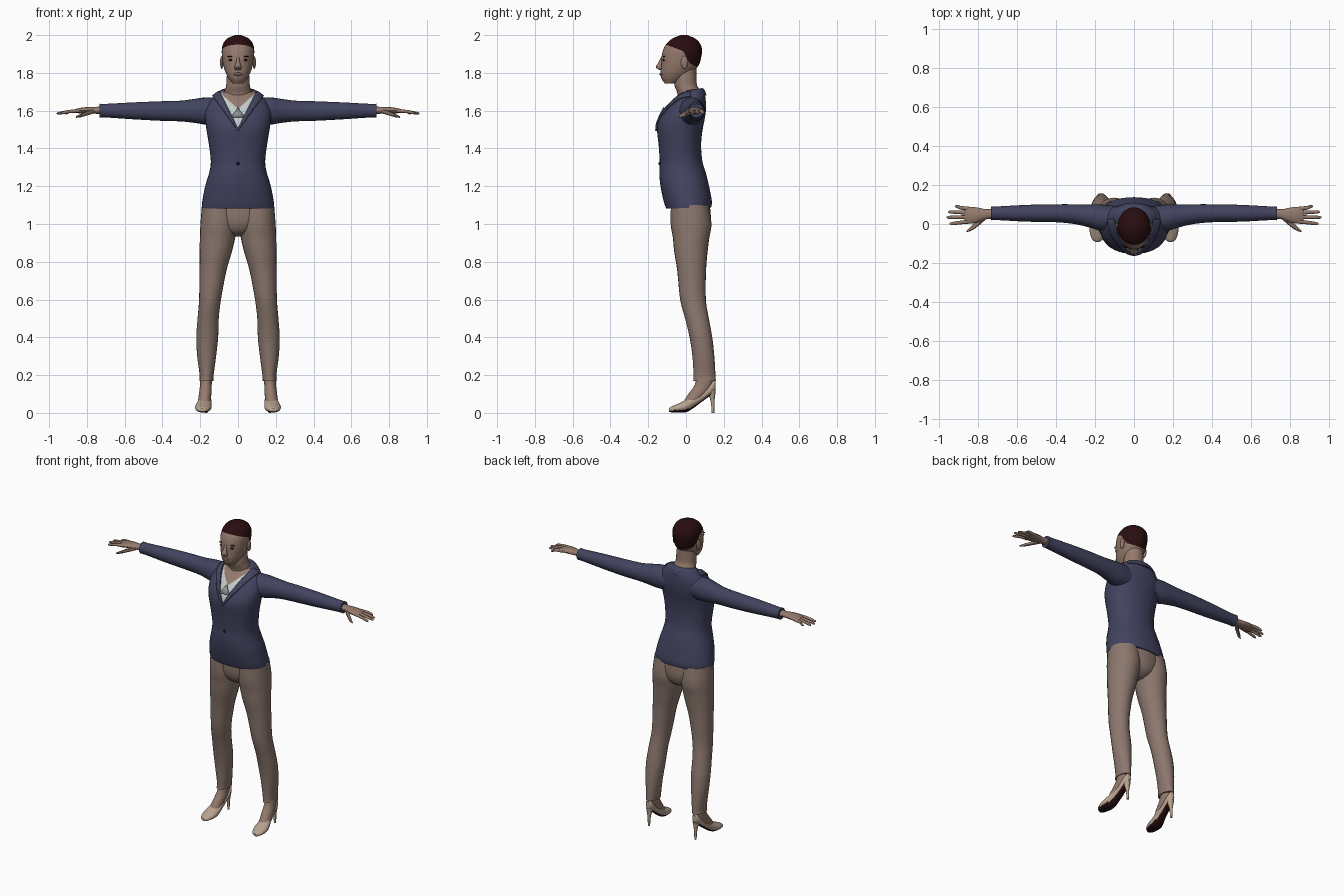
import bpy, bmesh, math
from mathutils import Vector

if "Cube" in bpy.data.objects:
    bpy.data.objects.remove(bpy.data.objects["Cube"])


def material(name, rgb):
    m = bpy.data.materials.new(name)
    m.diffuse_color = (*rgb, 1)
    m.use_nodes = True
    m.node_tree.nodes["Principled BSDF"].inputs["Base Color"].default_value = m.diffuse_color
    return m


skin = material("skin", (0.30, 0.195, 0.15))
hair = material("dark_hair", (0.022, 0.004, 0.005))
navy = material("navy_cloth", (0.054, 0.057, 0.115))
white = material("shirt_white", (0.55, 0.60, 0.60))
grey = material("pendant_grey", (0.27, 0.30, 0.30))
taupe = material("trouser_taupe", (0.262, 0.187, 0.155))
beige = material("shoe_beige", (0.48, 0.37, 0.28))
sole = material("sole_dark_red", (0.022, 0.004, 0.005))
lip = material("lip_brown", (0.19, 0.095, 0.08))


def add(name, bm, *mats):
    bmesh.ops.recalc_face_normals(bm, faces=bm.faces)
    me = bpy.data.meshes.new(name)
    bm.to_mesh(me)
    bm.free()
    for m in mats:
        me.materials.append(m)
    ob = bpy.data.objects.new(name, me)
    bpy.context.collection.objects.link(ob)
    return ob


def catmull(p0, p1, p2, p3, t):
    return [0.5 * (2*b + (c-a)*t + (2*a-5*b+4*c-d)*t*t + (3*b-a-3*c+d)*t**3)
            for a, b, c, d in zip(p0, p1, p2, p3)]


def loft(rings, axis="Z", n=24, steps=3, power=2.0):
    """Skin ellipses (x, y, z, radius a, radius b, tilt) placed along an axis."""
    keys = [tuple(r) + (0,) * (6 - len(r)) for r in rings]
    path = []
    for i in range(len(keys) - 1):
        a, d = keys[max(i-1, 0)], keys[min(i+2, len(keys)-1)]
        path += [catmull(a, keys[i], keys[i+1], d, s/steps) for s in range(steps)]
    path.append(keys[-1])
    bm = bmesh.new()
    loops = []
    for x, y, z, a, b, tilt in path:
        a, b = max(a, 0.002), max(b, 0.002)
        loop = []
        for k in range(n):
            t = 2 * math.pi * k / n
            c, s = math.cos(t), math.sin(t)
            u = a * math.copysign(abs(c) ** (2/power), c)
            v = b * math.copysign(abs(s) ** (2/power), s)
            co = {"Z": (x+u, y+v, z+tilt*v), "X": (x, y+u, z+v), "Y": (x+u, y, z+v)}[axis]
            loop.append(bm.verts.new(co))
        loops.append(loop)
    for p, q in zip(loops, loops[1:]):
        for k in range(n):
            bm.faces.new((p[k], p[(k+1) % n], q[(k+1) % n], q[k]))
    bm.faces.new(loops[0])
    bm.faces.new(loops[-1])
    bmesh.ops.recalc_face_normals(bm, faces=bm.faces)
    return bm


def cut(bm, co, no, clear=False):
    bmesh.ops.bisect_plane(bm, geom=bm.verts[:] + bm.edges[:] + bm.faces[:],
                           plane_co=co, plane_no=no, clear_inner=clear)


def paint(bm, index, rule):
    for f in bm.faces:
        if rule(f.calc_center_median(), f.normal):
            f.material_index = index


def side_rings(rows):
    """Rows of z, front y, back y, half width, tilt."""
    return [(0, (f+b)/2, z, w, (b-f)/2, t) for z, f, b, w, t in rows]


def ball(name, loc, radii, mat):
    bm = bmesh.new()
    bmesh.ops.create_uvsphere(bm, u_segments=16, v_segments=10, radius=1)
    for v in bm.verts:
        v.co = Vector(loc) + Vector([c*r for c, r in zip(v.co, radii)])
    return add(name, bm, mat)


# Head with a hairline cut into it
bm = loft(side_rings([
    (1.745, -.113, -.05, .03, 0), (1.77, -.13, .0, .049, 0), (1.80, -.134, .035, .065, 0),
    (1.84, -.132, .067, .078, 0), (1.88, -.130, .080, .084, 0), (1.92, -.122, .085, .086, 0),
    (1.955, -.103, .075, .078, 0), (1.983, -.07, .047, .055, 0), (2.0, -.027, .005, .016, 0)]),
    n=32, steps=4)
hairline = [((0, -.015, 1.915), (0, .38, 1)), ((0, .02, 1.85), (0, .5, 1)),
            ((0, -.015, 1.915), (0, 1, .54))]
for co, no in hairline:
    cut(bm, co, no)


def is_hair(c, n):
    a, b, d = [(c - Vector(co)).dot(Vector(no)) > 0 for co, no in hairline]
    return a or (b and d)


paint(bm, 1, is_hair)
add("head", bm, skin, hair)

# Face
add("nose", loft([(0, -.125, 1.885, .007, .006), (0, -.136, 1.855, .011, .011),
                  (0, -.142, 1.83, .019, .018), (0, -.132, 1.815, .014, .008)], n=12), skin)
ball("lips", (0, -.131, 1.793), (.024, .009, .009), lip)
for s, side in ((-1, "left"), (1, "right")):
    ball(side + "_eye", (s*.036, -.118, 1.868), (.014, .006, .006), hair)
    ball(side + "_brow", (s*.038, -.116, 1.887), (.019, .006, .0035), hair)
    ball(side + "_ear", (s*.086, -.008, 1.855), (.009, .019, .034), skin)

# Neck
add("neck", loft([(0, .03, 1.64, .085, .075), (0, .022, 1.69, .075, .067),
                  (0, .0, 1.73, .063, .06), (0, -.003, 1.78, .06, .058),
                  (0, .005, 1.84, .05, .05)]), skin)

# Jacket body with the neckline cut into its front
V_SHIRT, V_LAPEL, V_SKIN = (1.505, 2.0), (1.492, 1.38), (1.61, 0.9)


def inside(c, v):
    return c.z - v[0] > v[1] * abs(c.x) and c.y < .025


def jacket():
    bm = loft(side_rings([
        (1.085, -.105, .133, .192, .03), (1.12, -.118, .137, .189, 0), (1.2, -.135, .122, .174, 0),
        (1.27, -.141, .105, .153, 0), (1.33, -.139, .087, .144, 0), (1.42, -.145, .08, .154, 0),
        (1.5, -.153, .088, .167, 0), (1.55, -.143, .098, .174, 0), (1.6, -.115, .105, .174, 0),
        (1.65, -.075, .105, .152, 0), (1.685, -.047, .099, .115, .08),
        (1.703, -.032, .09, .085, .12)]), n=40, steps=4, power=2.2)
    for z, k in (V_SHIRT, V_LAPEL, V_SKIN):
        for s in (-1, 1):
            cut(bm, (0, 0, z), (-s*k, 0, 1))
    cut(bm, (0, .025, 0), (0, 1, 0))
    return bm


bm = jacket()
paint(bm, 1, lambda c, n: inside(c, V_SHIRT))
paint(bm, 2, lambda c, n: inside(c, V_SKIN) and inside(c, V_SHIRT))
add("jacket_body", bm, navy, white, skin)

# Lapels lie over the jacket front
bm = jacket()
bmesh.ops.delete(bm, context="FACES", geom=[
    f for f in bm.faces if not inside(f.calc_center_median(), V_LAPEL)
    or inside(f.calc_center_median(), V_SHIRT)])
solid = add("lapels", bm, navy).modifiers.new("thickness", "SOLIDIFY")
solid.thickness, solid.offset = .010, 1

# Back collar
bm = loft([(0, .03, 1.672, .128, .079, .1), (0, .032, 1.70, .104, .066, .15),
           (0, .035, 1.712, .085, .05, .15)], n=32)
cut(bm, (0, .0, 0), (0, 1, 0), True)
add("collar", bm, navy)

# Pendant plate on the shirt
bm = bmesh.new()
bm.faces.new([bm.verts.new(p) for p in ((-.036, -.142, 1.565), (.036, -.142, 1.565), (0, -.117, 1.617))])
solid = add("pendant", bm, grey).modifiers.new("thickness", "SOLIDIFY")
solid.thickness, solid.offset = .009, 0

# Jacket button
ball("button", (0, -.141, 1.32), (.008, .005, .008), hair)

# Trouser seat
add("trouser_seat", loft([(0, .022, 1.13, .16, .1), (0, .026, 1.05, .165, .105),
                          (0, .027, 1.0, .14, .1), (0, .027, .96, .09, .08),
                          (0, .027, .935, .03, .04)]), taupe)

for s, side in ((-1, "left"), (1, "right")):
    def limb(name, rows, mats, **kw):
        bm = loft([(s*r[0],) + tuple(r[1:]) for r in rows], **kw)
        if len(mats) > 1:
            paint(bm, 1, lambda c, n: n.z < -.6 and c.y < .13)
        return add(f"{side}_{name}", bm, *mats)

    # Sleeve
    limb("sleeve", [(.09, .03, 1.598, .062, .072), (.17, .033, 1.598, .067, .072),
                    (.22, .04, 1.599, .06, .065), (.3, .05, 1.598, .051, .055),
                    (.4, .055, 1.598, .046, .052), (.55, .055, 1.599, .043, .045),
                    (.70, .055, 1.60, .035, .036), (.733, .055, 1.60, .036, .037)], [navy], axis="X")
    # Hand and fingers
    limb("palm", [(.71, .052, 1.602, .025, .021), (.76, .05, 1.602, .026, .018),
                  (.80, .046, 1.602, .038, .017), (.84, .045, 1.60, .043, .014),
                  (.868, .048, 1.597, .036, .009)], [skin], axis="X", n=16)
    for name, y0, tip in (("index", .013, (.945, .002)), ("middle", .036, (.96, .034)),
                          ("ring", .057, (.952, .062)), ("little", .077, (.918, .09))):
        limb(name + "_finger", [(.84, y0, 1.599, .011, .010), (.89, (y0+tip[1])/2, 1.596, .0095, .009),
                                (tip[0]-.012, tip[1], 1.587, .008, .007),
                                (tip[0], tip[1], 1.585, .003, .003)], [skin], axis="X", n=10)
    limb("thumb", [(.762, .035, 1.598, .014, .013), (.80, .003, 1.586, .015, .012),
                   (.835, -.023, 1.573, .012, .009), (.858, -.037, 1.566, .004, .004)],
         [skin], axis="X", n=10)

    # Trouser leg
    limb("trouser_leg", [(.098, .02, 1.10, .093, .1), (.102, .027, 1.0, .097, .108),
                         (.108, .027, .93, .094, .097), (.118, .026, .85, .085, .088),
                         (.133, .03, .75, .071, .076), (.148, .037, .6, .058, .068),
                         (.158, .058, .5, .056, .063), (.163, .079, .4, .058, .06),
                         (.166, .092, .3, .05, .058), (.166, .098, .2, .037, .058),
                         (.168, .098, .17, .037, .06)], [taupe])
    # Ankle and instep
    limb("ankle", [(.168, .10, .22, .03, .04), (.170, .093, .15, .031, .046),
                   (.174, .06, .10, .033, .048), (.179, .025, .06, .033, .038)], [skin])
    # Shoe, with its underside as the sole
    limb("shoe", [(.188, -.091, .015, .010, .009), (.187, -.078, .018, .028, .015),
                  (.185, -.04, .026, .042, .024), (.182, .0, .036, .042, .033),
                  (.176, .04, .060, .035, .034), (.172, .08, .082, .030, .026),
                  (.170, .12, .115, .029, .030), (.169, .145, .138, .022, .034),
                  (.169, .157, .143, .010, .026)], [beige, sole], axis="Y")
    # Thin heel
    limb("shoe_heel", [(.169, .135, .115, .022, .022), (.169, .141, .06, .010, .010),
                       (.169, .143, .0, .007, .007)], [beige], n=12)

# Smooth shading, keeping edges sharp
bpy.ops.object.select_all(action="SELECT")
bpy.context.view_layer.objects.active = bpy.data.objects["head"]
bpy.ops.object.shade_smooth_by_angle(angle=math.radians(40))
